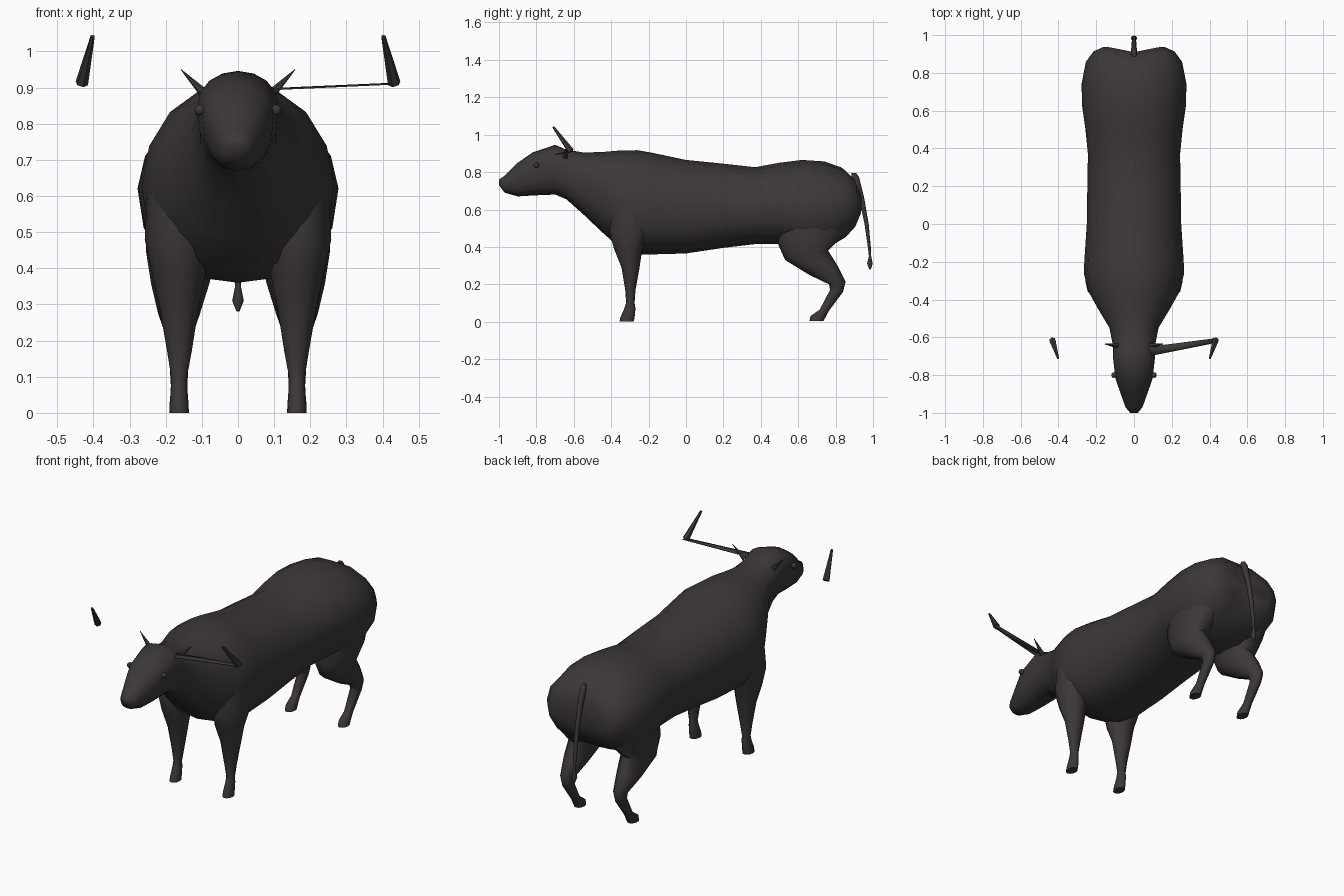
import bpy, bmesh, math
from mathutils import Vector

cube = bpy.data.objects.get("Cube")
if cube:
    bpy.data.objects.remove(cube, do_unlink=True)


def make_material(name, rgb):
    mat = bpy.data.materials.new(name)
    mat.use_nodes = True
    color = (*rgb, 1)
    mat.diffuse_color = color
    mat.node_tree.nodes["Principled BSDF"].inputs["Base Color"].default_value = color
    return mat


hide = make_material("dark brown hide", (0.046, 0.039, 0.038))


def finish(name, bm, angle=60):
    bmesh.ops.recalc_face_normals(bm, faces=bm.faces)
    mesh = bpy.data.meshes.new(name)
    bm.to_mesh(mesh)
    bm.free()
    mesh.materials.append(hide)
    obj = bpy.data.objects.new(name, mesh)
    bpy.context.collection.objects.link(obj)
    bpy.ops.object.select_all(action="DESELECT")
    obj.select_set(True)
    bpy.context.view_layer.objects.active = obj
    bpy.ops.object.shade_smooth_by_angle(angle=math.radians(angle))
    return obj


def ring(x, half_width, low, high, widest=0.5, fullness=2, sides=16):
    """Rounded cross-section between two (y, z) points, with a chosen widest level."""
    a, b = Vector((x, *low)), Vector((x, *high))
    points = []
    for i in range(sides):
        t = math.tau * i / sides
        c, s = math.cos(t), math.sin(t)
        power = 2 / fullness if s < 0 else 1
        c = math.copysign(abs(c) ** power, c)
        s = math.copysign(abs(s) ** power, s)
        level = widest + s * (1 - widest if s > 0 else widest)
        points.append(a.lerp(b, level) + Vector((c * half_width, 0, 0)))
    return points


def loft(name, rings, reshape=None):
    """Skin a row of rings and close both ends with a fan."""
    bm = bmesh.new()
    rows = [[bm.verts.new(p) for p in r] for r in rings]
    n = len(rows[0])
    for r, q in zip(rows, rows[1:]):
        for i in range(n):
            j = (i + 1) % n
            bm.faces.new((r[i], r[j], q[j], q[i]))
    for row in (rows[0], rows[-1]):
        tip = bm.verts.new(sum((v.co for v in row), Vector()) / n)
        for i in range(n):
            bm.faces.new((row[i], row[(i + 1) % n], tip))
    if reshape:
        for v in bm.verts:
            reshape(v.co)
    return finish(name, bm)


def spike(name, start, end, r1, r2):
    start, end = Vector(start), Vector(end)
    axis = end - start
    bm = bmesh.new()
    bmesh.ops.create_cone(bm, cap_ends=True, segments=6, radius1=r1, radius2=r2, depth=axis.length)
    turn = axis.to_track_quat("Z", "Y").to_matrix()
    for v in bm.verts:
        v.co = turn @ v.co + (start + end) / 2
    return finish(name, bm, 40)


# Head, neck and trunk: y, bottom, top, half width, widest level
trunk = [
    (-1.0, .73, .76, .02, .5), (-.97, .69, .78, .045, .5), (-.9, .67, .85, .07, .55),
    (-.82, .675, .905, .098, .62), (-.7, .68, .946, .112, .65), (-.64, .655, .92, .112, .6),
    (-.55, .575, .905, .13, .6), (-.45, .48, .907, .19, .55), (-.36, .4, .915, .24, .5),
    (-.26, .36, .917, .266, .48), (-.18, .36, .903, .262, .48), (0, .365, .865, .25, .5),
    (.2, .395, .845, .247, .5), (.37, .415, .826, .244, .5), (.5, .415, .85, .257, .5),
    (.62, .38, .865, .274, .5), (.74, .385, .857, .278, .5), (.83, .44, .825, .255, .5),
    (.885, .5, .77, .215, .5), (.91, .56, .71, .16, .5),
]


def cleft_rump(co):
    # Push the two haunches back on either side of the tail
    if co.y > .8:
        co.y += .028 * min(abs(co.x) / .14, 1)


loft("body", [ring(0, w, (y, lo), (y, hi), f, 2.5) for y, lo, hi, w, f in trunk], cleft_rump)

# Legs: x, half width, front y, front z, back y, back z
front_leg = [
    (.165, .085, -.40, .64, -.18, .64), (.168, .09, -.41, .48, -.19, .48),
    (.164, .074, -.385, .39, -.235, .38), (.163, .053, -.345, .29, -.25, .28),
    (.162, .034, -.325, .17, -.27, .17), (.163, .022, -.32, .1, -.275, .1),
    (.163, .023, -.33, .07, -.27, .07), (.163, .026, -.352, .02, -.275, .02),
    (.163, .027, -.355, 0, -.28, 0),
]
hind_leg = [
    (.15, .1, .5, .56, .87, .6), (.155, .1, .49, .42, .86, .48),
    (.16, .08, .53, .33, .76, .38), (.163, .058, .66, .25, .81, .3),
    (.163, .035, .765, .2, .853, .215), (.163, .028, .77, .17, .84, .16),
    (.163, .022, .715, .065, .765, .06), (.163, .026, .665, .03, .75, .03),
    (.163, .027, .66, .005, .735, .005),
]
for side, s in (("left", 1), ("right", -1)):
    for name, rows in (("front_leg", front_leg), ("hind_leg", hind_leg)):
        loft(f"{side}_{name}", [ring(s * x, w, (y1, z1), (y2, z2), sides=12)
                                for x, w, y1, z1, y2, z2 in rows])

    # Ears, eyes and upright horn tips
    spike(f"{side}_ear", (s * .09, -.645, .88), (s * .158, -.635, .95), .014, .001)
    spike(f"{side}_horn_tip", (s * .432, -.615, .912), (s * .402, -.71, 1.042), .018, .006)
    bm = bmesh.new()
    bmesh.ops.create_uvsphere(bm, u_segments=10, v_segments=6, radius=.015)
    bmesh.ops.translate(bm, vec=(s * .106, -.8, .838), verts=bm.verts)
    finish(f"{side}_eye", bm)

# Thin flat horn stem, present on the left side only
bm = bmesh.new()
corners = [(.08, -.70, .894), (.43, -.63, .91), (.445, -.603, .912), (.08, -.65, .896)]
bm.faces.new([bm.verts.new(c) for c in corners])
stem = finish("left_horn_stem", bm)
thicken = stem.modifiers.new("thickness", "SOLIDIFY")
thicken.thickness = .004
thicken.offset = 0

# Tail with a small tuft: half width, front y, back y, z
tail = [
    (.012, .885, .91, .795), (.017, .885, .925, .775), (.014, .925, .953, .66),
    (.012, .955, .977, .52), (.01, .972, .988, .4), (.008, .978, .99, .35),
    (.016, .968, .998, .31), (.004, .98, .988, .28),
]
loft("tail", [ring(0, w, (y1, z), (y2, z), sides=8) for w, y1, y2, z in tail])
